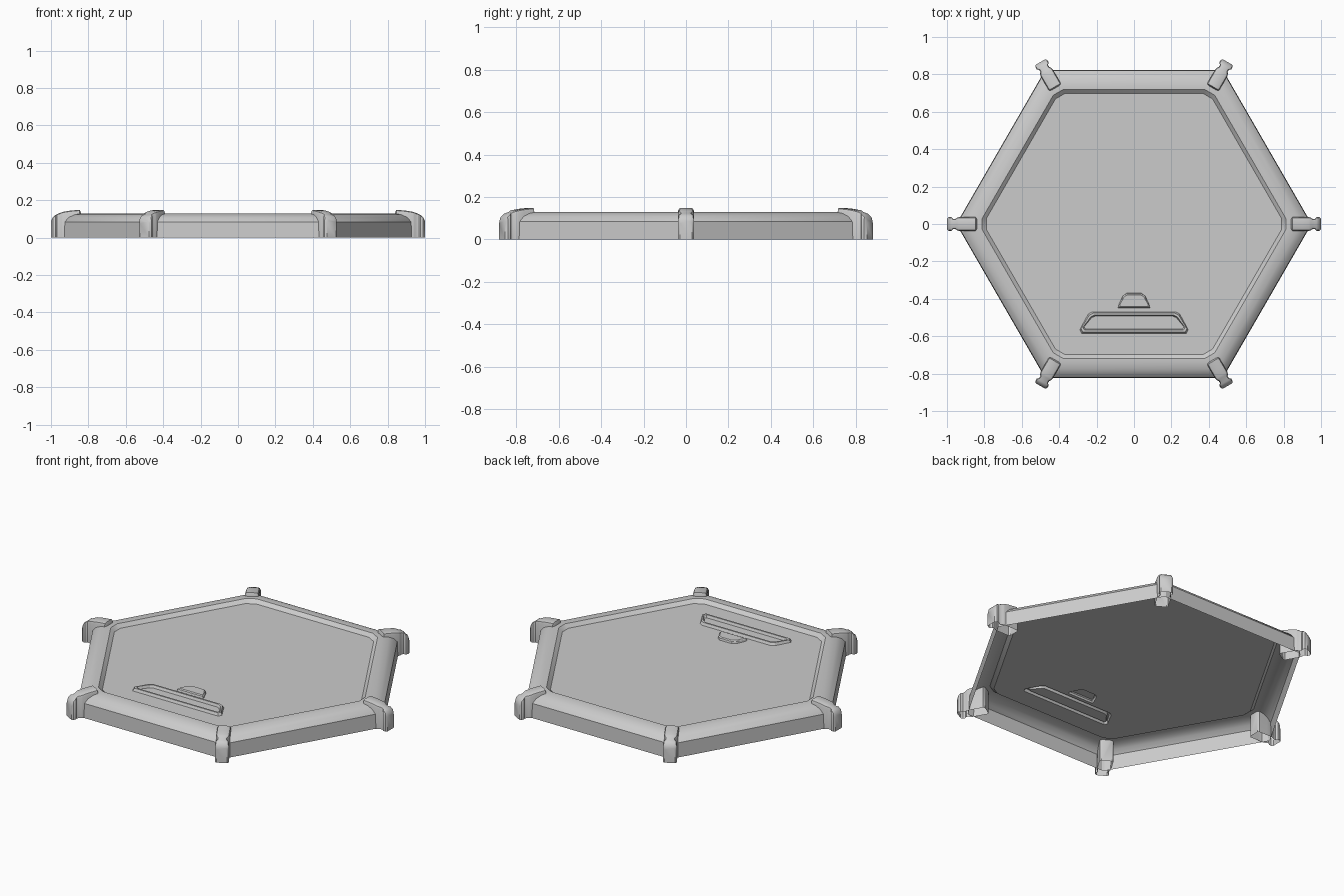
import bpy, bmesh, math
from mathutils import Matrix

if "Cube" in bpy.data.objects:
    bpy.data.objects.remove(bpy.data.objects["Cube"])


def add_loop(bm, pts):
    return [bm.verts.new(p) for p in pts]


def bridge(bm, a, b):
    n = len(a)
    for i in range(n):
        bm.faces.new((a[i], a[(i + 1) % n], b[(i + 1) % n], b[i]))


def loop_edges(bm, loop):
    out = []
    for i, v in enumerate(loop):
        w = loop[(i + 1) % len(loop)]
        out.append(bm.edges.get((v, w)) or bm.edges.new((v, w)))
    return out


def finish(bm, name, angle):
    bmesh.ops.recalc_face_normals(bm, faces=bm.faces[:])
    # open shells: make sure upward faces look up
    top = max(bm.faces, key=lambda f: abs(f.normal.z) * f.calc_area())
    if top.normal.z < 0:
        bmesh.ops.reverse_faces(bm, faces=bm.faces[:])
    me = bpy.data.meshes.new(name)
    bm.to_mesh(me)
    bm.free()
    ob = bpy.data.objects.new(name, me)
    bpy.context.collection.objects.link(ob)
    bpy.ops.object.select_all(action='DESELECT')
    ob.select_set(True)
    bpy.context.view_layer.objects.active = ob
    bpy.ops.object.shade_smooth_by_angle(angle=math.radians(angle))
    return ob


def hex_loop(apothem, cut, z):
    # hexagon with each corner cut off by a small flat
    pts = []
    r = apothem / math.cos(math.pi / 6) - cut
    h = cut * math.tan(math.pi / 3)
    for k in range(6):
        a = k * math.pi / 3
        for y in (-h, h):
            pts.append((r * math.cos(a) - y * math.sin(a),
                        r * math.sin(a) + y * math.cos(a), z))
    return pts


def inset(pts, d, z):
    # shrink an outline towards its bounding-box centre
    xs, ys = [p[0] for p in pts], [p[1] for p in pts]
    cy = (max(ys) + min(ys)) / 2
    hx, hy = max(xs), (max(ys) - min(ys)) / 2
    return [(x * (hx - d) / hx, cy + (y - cy) * (hy - d) / hy, z) for x, y in pts]


def mirrored(half):
    return half + [(-x, y) for x, y in reversed(half)]


# Tray shell: wall, rounded shoulder, rim and recess wall
FLOOR = 0.11
bm = bmesh.new()
profile = [(0.823, 0.004, 0), (0.82, 0.004, 0.085), (0.802, 0.006, 0.108),
           (0.775, 0.009, 0.123), (0.74, 0.014, 0.13), (0.718, 0.017, 0.13),
           (0.698, 0.017, FLOOR)]
loops = [add_loop(bm, hex_loop(*p)) for p in profile]
for a, b in zip(loops, loops[1:]):
    bridge(bm, a, b)
border = loop_edges(bm, loops[-1])

# Raised frame near the front, and the small half-round tab behind it
frame = mirrored([(0.28, -0.585), (0.29, -0.565), (0.245, -0.482), (0.225, -0.47)])
tab = mirrored([(0.085, -0.45), (0.083, -0.435), (0.06, -0.385), (0.04, -0.37)])
for outline, steps in ((frame, [(0, 0), (0.007, 0.015), (0.017, 0.015), (0.023, 0)]),
                       (tab, [(0, 0), (0.003, 0.011), (0.009, 0.016)])):
    rings = [add_loop(bm, inset(outline, d, FLOOR + h)) for d, h in steps]
    for a, b in zip(rings, rings[1:]):
        bridge(bm, a, b)
    bm.faces.new(rings[-1])
    border += loop_edges(bm, rings[0])

# Floor panel around the frame and tab
bmesh.ops.triangle_fill(bm, edges=border, use_beauty=True, use_dissolve=False,
                        normal=(0, 0, 1))
finish(bm, "hex_tray", 25)

# Corner clips: (radius, half width, top height), open underneath
stations = [(0.84, 0.028, 0.134), (0.847, 0.037, 0.149), (0.90, 0.037, 0.144),
            (0.935, 0.037, 0.138), (0.945, 0.034, 0.135), (0.955, 0.027, 0.131),
            (0.967, 0.027, 0.126), (0.976, 0.037, 0.121), (0.99, 0.037, 0.109),
            (1.0, 0.029, 0.09)]
for k in range(6):
    bm = bmesh.new()
    rows = [add_loop(bm, [(r, -w, 0), (r, -w, z - 0.014), (r, -w + 0.004, z - 0.004),
                          (r, -w + 0.013, z), (r, w - 0.013, z), (r, w - 0.004, z - 0.004),
                          (r, w, z - 0.014), (r, w, 0)]) for r, w, z in stations]
    for a, b in zip(rows, rows[1:]):
        for i in range(7):
            bm.faces.new((a[i], a[i + 1], b[i + 1], b[i]))
    bm.faces.new(rows[0])
    bm.faces.new(rows[-1])
    bm.transform(Matrix.Rotation(k * math.pi / 3, 4, 'Z'))
    finish(bm, f"corner_clip_{k + 1}", 35)
